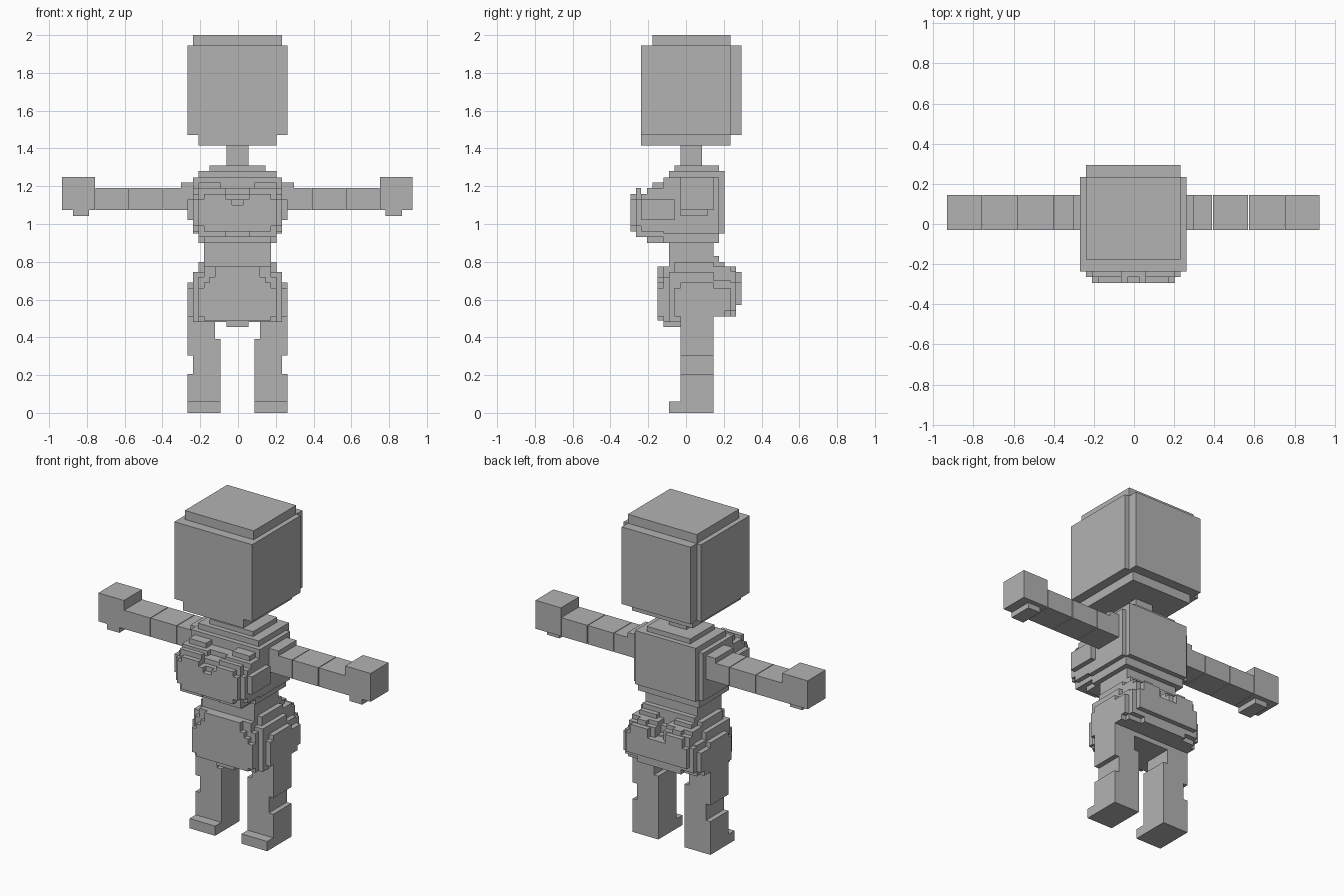
import bpy, bmesh, math

grey = bpy.data.materials.new("plain_grey")
grey.diffuse_color = (0.45, 0.45, 0.45, 1)
CX = -0.003  # mirror plane of the body


def blocks(name, boxes):
    """One clean shell around a stack of boxes (x0, x1, y0, y1, z0, z1)."""
    axes = [sorted({round(v, 4) for b in boxes for v in b[2 * a:2 * a + 2]}) for a in range(3)]
    cells = set()
    for b in boxes:
        r = [range(axes[a].index(round(b[2 * a], 4)), axes[a].index(round(b[2 * a + 1], 4)))
             for a in range(3)]
        cells |= {(i, j, k) for i in r[0] for j in r[1] for k in r[2]}
    bm = bmesh.new()
    verts = {}

    def vert(c):
        if c not in verts:
            verts[c] = bm.verts.new([axes[a][c[a]] for a in range(3)])
        return verts[c]

    for c in cells:
        for a in range(3):
            u, w = (a + 1) % 3, (a + 2) % 3
            for side in (0, 1):
                n = list(c)
                n[a] += 1 if side else -1
                if tuple(n) in cells:
                    continue
                quad = []
                for du, dw in ((0, 0), (1, 0), (1, 1), (0, 1)):
                    p = list(c)
                    p[a] += side
                    p[u] += du
                    p[w] += dw
                    quad.append(vert(tuple(p)))
                bm.faces.new(quad if side else quad[::-1])
    bmesh.ops.dissolve_limit(bm, angle_limit=math.radians(1), verts=bm.verts, edges=bm.edges)
    me = bpy.data.meshes.new(name)
    bm.to_mesh(me)
    bm.free()
    me.materials.append(grey)
    bpy.context.collection.objects.link(bpy.data.objects.new(name, me))


def mid(h, y0, y1, z0, z1):
    """Box centred on the mirror plane with half width h."""
    return (CX - h, CX + h, y0, y1, z0, z1)


def pair(a, b, y0, y1, z0, z1):
    """Two boxes mirrored left and right."""
    return [(CX + a, CX + b, y0, y1, z0, z1), (CX - b, CX - a, y0, y1, z0, z1)]


# Head with cap, back plate and jaw
blocks("head", [
    mid(.265, -.237, .235, 1.47, 1.945),
    mid(.235, -.178, .235, 1.945, 2.0),
    mid(.235, .235, .295, 1.47, 1.945),
    mid(.207, -.237, .235, 1.415, 1.47)])
blocks("neck", [mid(.059, -.03, .085, 1.31, 1.415)])

# Torso and waist
blocks("torso", [
    mid(.148, -.06, .175, 1.28, 1.31),
    mid(.207, -.09, .205, .95, 1.28),
    mid(.235, -.12, .175, .95, 1.245),
    mid(.207, -.12, .175, .90, .95),
    mid(.177, -.09, .145, .80, .90)])

# Chest: stepped layers, higher on each side than in the middle
blocks("chest",
       pair(.03, .207, -.295, -.265, .99, 1.13)
       + pair(.06, .177, -.295, -.265, .96, 1.16)
       + [mid(.148, -.295, -.265, .96, 1.10)]
       + pair(.03, .235, -.265, -.237, .99, 1.13)
       + pair(.06, .207, -.265, -.237, .93, 1.19)
       + [mid(.06, -.265, -.237, .96, 1.13)]
       + pair(0, .265, -.237, -.06, 1.02, 1.13)
       + pair(0, .235, -.237, -.12, .96, 1.16)
       + pair(.06, .235, -.207, -.09, .96, 1.19)
       + pair(.09, .207, -.178, -.09, .93, 1.22)
       + [mid(.207, -.237, -.12, .93, 1.13), mid(.177, -.207, -.09, .90, .93),
          mid(.06, -.178, -.09, 1.13, 1.19)])

# Hips and flat front panel
blocks("hips", [
    mid(.265, -.03, .145, .48, .69),
    mid(.265, -.06, .205, .51, .66),
    mid(.235, -.09, .145, .48, .745),
    mid(.207, -.12, .145, .48, .72),
    mid(.207, -.06, .145, .72, .80),
    mid(.177, -.12, .145, .72, .775),
    mid(.177, -.09, .175, .745, .83),
    mid(.207, -.15, -.12, .51, .66),
    mid(.177, -.15, -.12, .49, .69),
    mid(.148, -.15, -.12, .69, .72),
    mid(.12, -.15, -.12, .72, .775),
    mid(.059, -.12, -.03, .455, .48)])

# Seat: rounded steps with a shallow groove on top
blocks("seat",
       [mid(.235, .145, .235, .51, .70), mid(.265, .145, .235, .54, .66),
        mid(.235, .235, .265, .54, .69), mid(.207, .265, .295, .57, .69),
        mid(.207, .145, .205, .70, .745), mid(.148, .235, .265, .51, .54)]
       + pair(.03, .207, .145, .235, .70, .775)
       + pair(.06, .177, .145, .205, .775, .80)
       + pair(.03, .207, .235, .265, .69, .75)
       + pair(.06, .177, .265, .295, .69, .745)
       + pair(.09, .148, .235, .265, .75, .775))

# Legs and arms
for side, s in (("left", 1), ("right", -1)):
    def limb(name, *parts):
        out = []
        for a, b, *rest in parts:
            lo, hi = sorted((CX + s * a, CX + s * b))
            out.append((lo, hi, *rest))
        blocks(side + "_" + name, out)

    limb("thigh", (.12, .265, -.03, .145, .39, .48),
         (.09, .265, -.03, .145, .305, .39),
         (.09, .235, -.03, .145, .24, .305))
    limb("lower_leg", (.09, .265, -.03, .145, 0, .205),
         (.09, .235, -.03, .145, .205, .24),
         (.09, .265, -.09, -.03, 0, .06))
    limb("shoulder", (.20, .30, -.03, .145, 1.075, 1.22),
         (.30, .392, -.03, .145, 1.075, 1.19))
    limb("upper_arm", (.396, .571, -.03, .145, 1.075, 1.19))
    limb("forearm", (.575, .752, -.03, .145, 1.075, 1.19))
    limb("hand", (.754, .928, -.03, .145, 1.075, 1.25),
         (.785, .87, -.03, .115, 1.042, 1.075))
